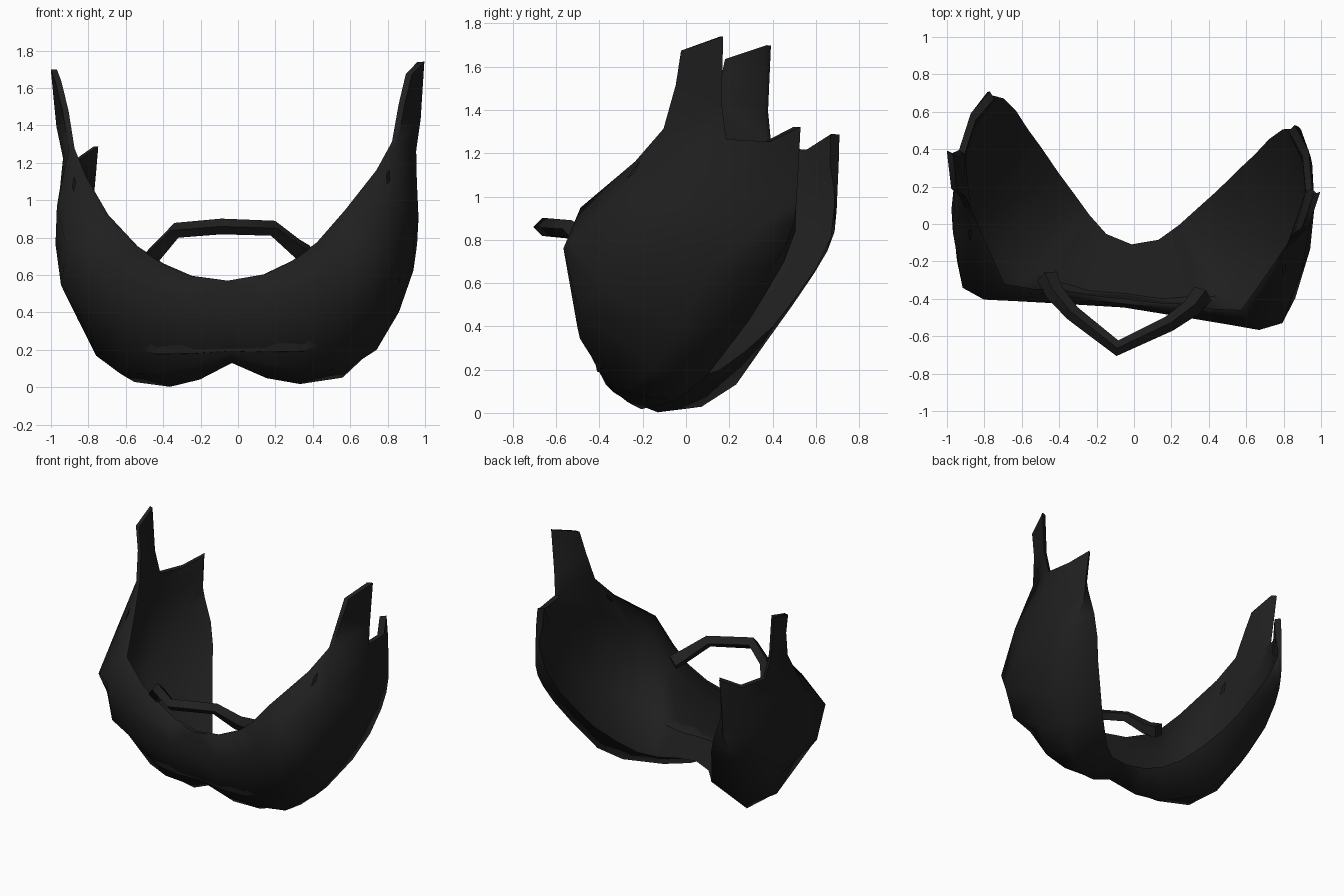
import bpy, bmesh, math
from mathutils import Vector

default = bpy.data.objects.get("Cube")
if default:
    bpy.data.objects.remove(default, do_unlink=True)

# Single dark material
black = bpy.data.materials.new("matte_black")
black.use_nodes = True
colour = (0.014, 0.014, 0.014, 1)
black.diffuse_color = colour
black.node_tree.nodes["Principled BSDF"].inputs["Base Color"].default_value = colour


def place(obj):
    """Seat a part with the slight turn and lean shared by the whole model."""
    obj.location = (0.003, 0, -0.015)
    obj.rotation_euler = (0, math.radians(-1.2), math.radians(-6.3))


def smooth(obj):
    bpy.ops.object.select_all(action="DESELECT")
    obj.select_set(True)
    bpy.context.view_layer.objects.active = obj
    bpy.ops.object.shade_smooth_by_angle(angle=math.radians(70))


def inward(p):
    """Shift a point toward the middle of the model to give wall thickness."""
    return Vector((p[0] * .965, p[1] * .94, p[2]))


# Rails of the half shell, each running from the chin centre to the rear spike
rim = [(0, -.43, .585), (.2, -.43, .615), (.36, -.42, .685), (.5, -.43, .78),
       (.66, -.42, .95), (.81, -.15, 1.16), (.885, -.01, 1.31),
       (.95, .29, 1.26), (.91, .49, 1.25), (.82, .62, 1.32)]
cheek = [(0, -.45, .46), (.2, -.46, .48), (.4, -.47, .54), (.58, -.48, .61),
         (.74, -.49, .76), (.86, -.44, .78), (.94, -.15, 1),
         (.96, .2, 1.1), (.92, .44, 1.1), (.835, .615, 1.18)]
jaw = [(0, -.44, .33), (.2, -.45, .33), (.4, -.45, .35), (.6, -.44, .4),
       (.77, -.41, .45), (.91, -.3, .58), (.965, -.03, .8),
       (.965, .2, .9), (.93, .42, .98), (.84, .61, 1.08)]
low = [(0, -.37, .2), (.2, -.35, .14), (.4, -.29, .1), (.61, -.21, .1),
       (.755, -.07, .2), (.865, .06, .4), (.935, .17, .62),
       (.94, .33, .76), (.915, .46, .86), (.845, .605, .97)]
keel = [(0, -.3, .145), (.18, -.25, .06), (.35, -.17, .025), (.56, .01, .055),
        (.66, .16, .16), (.79, .285, .36), (.85, .4, .53),
        (.865, .5, .68), (.86, .56, .78), (.85, .595, .87)]
lip = [(0, -.11, .18), (.14, -.07, .175), (.24, .02, .18), (.33, .12, .22),
       (.43, .23, .31), (.53, .35, .43), (.61, .44, .56),
       (.68, .53, .7), (.75, .59, .84), (.81, .6, 1)]
floor = [(0, -.38, .21), (.2, -.39, .2), (.4, -.37, .2), (.54, -.31, .23),
         (.7, -.24, .34), (.82, -.07, .48), (.875, .12, .6),
         (.89, .28, .76), (.87, .45, .91), (.82, .595, 1.07)]

# Inner wall and inner rim follow the outside
inner_wall = [inward(p) for p in cheek]
inner_rim = [inward(p) for p in rim]

bm = bmesh.new()
rails = [[bm.verts.new(p) for p in rail]
         for rail in (rim, cheek, jaw, low, keel, lip, floor, inner_wall, inner_rim)]
HORN_START = 6
for k, upper in enumerate(rails):
    under = rails[(k + 1) % len(rails)]
    for i in range(len(rim) - 1):
        if upper is rails[-1] and i == HORN_START:
            continue  # the horn stands here
        bm.faces.new((upper[i], under[i], under[i + 1], upper[i + 1]))
bm.faces.new([rail[-1] for rail in rails])

# Tall side horn rising from the rim, as a tapering solid plate
ring = [rails[0][HORN_START], rails[0][HORN_START + 1],
        rails[-1][HORN_START + 1], rails[-1][HORN_START]]
for p, q in (((.92, .05, 1.51), (.98, .27, 1.43)), ((.96, .08, 1.67), (1.005, .28, 1.735))):
    step = [bm.verts.new(v) for v in (p, q, inward(q), inward(p))]
    for i in range(4):
        j = (i + 1) % 4
        bm.faces.new((ring[i], ring[j], step[j], step[i]))
    ring = step
bm.faces.new(ring)
bmesh.ops.recalc_face_normals(bm, faces=bm.faces)

mesh = bpy.data.meshes.new("jaw_shell")
bm.to_mesh(mesh)
bm.free()
mesh.materials.append(black)
shell = bpy.data.objects.new("jaw_shell", mesh)
bpy.context.collection.objects.link(shell)
mirror = shell.modifiers.new("mirror", "MIRROR")
mirror.use_clip = True
place(shell)
smooth(shell)

# Bent strip arching in front of the mouth opening, wider at its roots
half = [(.42, -.33, .71, 1.4), (.37, -.41, .755, 1.2), (.26, -.51, .86, 1), (0, -.67, .875, 1)]
path = half + [(-x, y, z, r) for x, y, z, r in reversed(half[:-1])]
curve = bpy.data.curves.new("nose_bridge", "CURVE")
curve.dimensions = "3D"
curve.twist_mode = "Z_UP"
curve.bevel_depth = 0.042
curve.bevel_resolution = 0
curve.use_fill_caps = True
spline = curve.splines.new("POLY")
spline.points.add(len(path) - 1)
for point, (x, y, z, radius) in zip(spline.points, path):
    point.co = (x, y, z, 1)
    point.radius = radius
curve.materials.append(black)
bridge = bpy.data.objects.new("nose_bridge", curve)
bpy.context.collection.objects.link(bridge)
place(bridge)
bpy.ops.object.select_all(action="DESELECT")
bridge.select_set(True)
bpy.context.view_layer.objects.active = bridge
bpy.ops.object.convert(target="MESH")
smooth(bridge)
